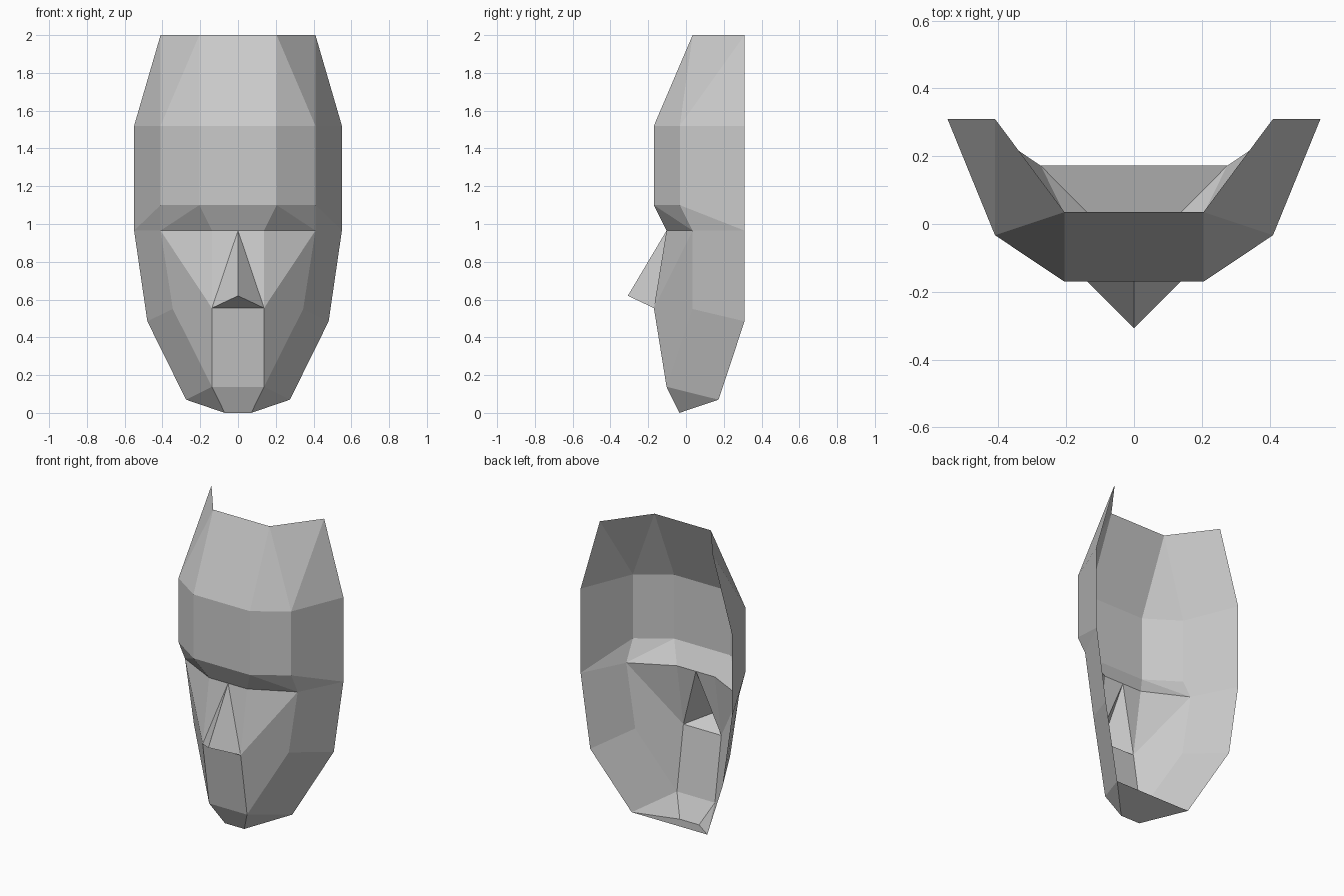
import bpy
import bmesh
from mathutils import Vector

cube = bpy.data.objects.get("Cube")
if cube:
    bpy.data.objects.remove(cube, do_unlink=True)

# One plain grey for the whole mask
grey = bpy.data.materials.new("plain_grey")
grey.use_nodes = True
colour = (0.6, 0.6, 0.6, 1)
grey.diffuse_color = colour
grey.node_tree.nodes["Principled BSDF"].inputs["Base Color"].default_value = colour

# Landmarks on the +x half of the mask
landmarks = {
    "crown": (0.205, 0.035, 2), "crown_back": (0.41, 0.31, 2),
    "temple": (0.205, -0.17, 1.52), "temple_mid": (0.41, -0.033, 1.52),
    "temple_back": (0.55, 0.31, 1.52),
    "brow": (0.205, -0.17, 1.1), "brow_mid": (0.41, -0.033, 1.1),
    "ear": (0.55, 0.31, 0.965),
    "eye_in": (0.138, -0.103, 0.965), "eye_out": (0.41, 0.035, 0.965),
    "cheek": (0.345, 0.035, 0.55), "jaw": (0.48, 0.31, 0.485),
    "jaw_low": (0.275, 0.172, 0.07),
    "nostril": (0.138, -0.17, 0.555), "bridge": (0, -0.103, 0.965),
    "tip": (0, -0.308, 0.62),
    "chin": (0.138, -0.103, 0.138), "chin_low": (0.07, -0.035, 0),
}
INSIDE = Vector((0, 0.5, 0.9))


def point(name, side):
    """Landmark position; a leading '-' means the opposite side."""
    x, y, z = landmarks[name.lstrip("-")]
    return Vector((x * side * (-1 if name[0] == "-" else 1), y, z))


def build(name, paired, central=()):
    """Make a part from faces repeated on both sides plus central faces."""
    bm = bmesh.new()
    for faces, sides in ((paired, (1, -1)), (central, (1,))):
        for side in sides:
            for face in faces:
                f = bm.faces.new([bm.verts.new(point(n, side)) for n in face.split()])
                f.normal_update()
                if f.normal.dot(f.calc_center_median() - INSIDE) < 0:
                    f.normal_flip()
    bmesh.ops.remove_doubles(bm, verts=bm.verts[:], dist=0.001)
    mesh = bpy.data.meshes.new(name)
    bm.to_mesh(mesh)
    bm.free()
    mesh.materials.append(grey)
    bpy.context.collection.objects.link(bpy.data.objects.new(name, mesh))


build("forehead",
      ["crown temple temple_mid", "crown temple_mid crown_back",
       "crown_back temple_mid temple_back",
       "temple brow brow_mid temple_mid",
       "temple_mid brow_mid ear temple_back"],
      ["crown -crown -temple temple", "temple -temple -brow brow"])

build("brow_underside",
      ["brow eye_in eye_out", "brow eye_out brow_mid", "brow_mid eye_out ear"],
      ["brow -brow -eye_in eye_in"])

build("cheeks",
      ["bridge nostril eye_in", "eye_in nostril eye_out",
       "eye_out nostril chin cheek", "eye_out cheek jaw ear",
       "cheek chin jaw_low jaw"])

build("nose", ["bridge tip nostril"], ["tip nostril -nostril"])

build("mouth_and_chin",
      ["chin chin_low jaw_low"],
      ["nostril -nostril -chin chin", "chin -chin -chin_low chin_low",
       "chin_low -chin_low -jaw_low jaw_low"])
